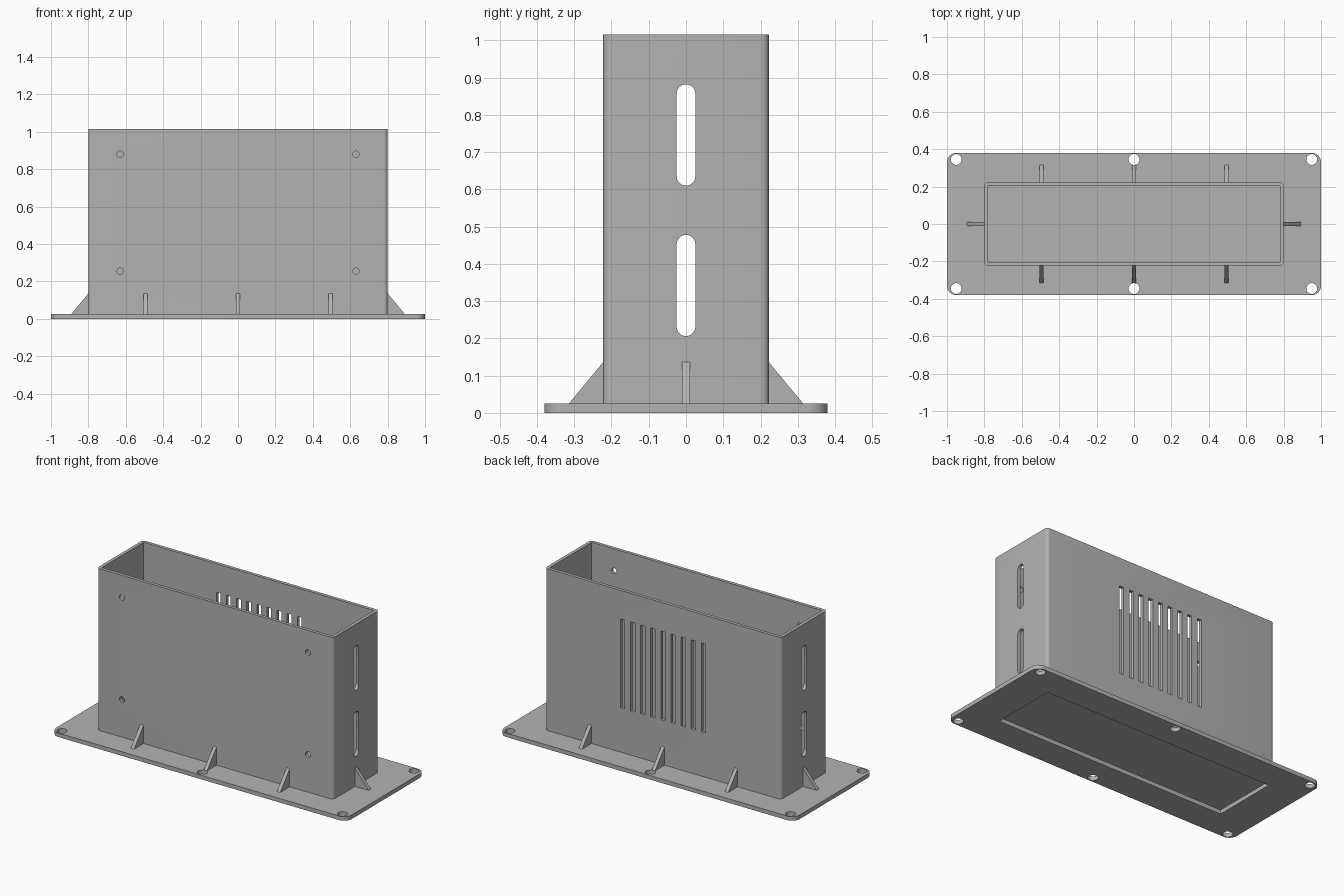
import bpy, bmesh
from math import cos, sin, pi
from mathutils import Vector

cube = bpy.data.objects.get("Cube")
if cube:
    bpy.data.objects.remove(cube, do_unlink=True)

grey = bpy.data.materials.new("matte grey")
grey.use_nodes = True
GREY = (0.45, 0.45, 0.45, 1)
grey.diffuse_color = GREY
grey.node_tree.nodes["Principled BSDF"].inputs["Base Color"].default_value = GREY

# Main dimensions
PLATE_X, PLATE_Y, PLATE_T = 1.0, 0.38, 0.025
BOX_X, BOX_Y, BOX_TOP = 0.8, 0.2225, 1.015
WALL = 0.02

# Axis mappings: outline (u, v) plus extrusion w
ALONG_Z = lambda u, v, w: Vector((u, v, w))
ALONG_Y = lambda u, v, w: Vector((u, w, v))
ALONG_X = lambda u, v, w: Vector((w, u, v))


def rounded(cu, cv, w, h, r, steps=8):
    """Rounded rectangle; also gives slots and circles."""
    if r == 0:
        return [(cu + a * w / 2, cv + b * h / 2)
                for a, b in ((1, 1), (-1, 1), (-1, -1), (1, -1))]
    pts = []
    for q, (a, b) in enumerate(((1, 1), (-1, 1), (-1, -1), (1, -1))):
        for i in range(steps + 1):
            t = (q + i / steps) * pi / 2
            pts.append((cu + a * (w / 2 - r) + r * cos(t),
                        cv + b * (h / 2 - r) + r * sin(t)))
    return pts


def prism(bm, outline, lo, hi, place):
    clean = []
    for p in outline:
        if not clean or (Vector(p) - Vector(clean[-1])).length > 1e-5:
            clean.append(p)
    if (Vector(clean[0]) - Vector(clean[-1])).length < 1e-5:
        clean.pop()
    low = [bm.verts.new(place(u, v, lo)) for u, v in clean]
    high = [bm.verts.new(place(u, v, hi)) for u, v in clean]
    bm.faces.new(low)
    bm.faces.new(high)
    for i in range(len(clean)):
        j = (i + 1) % len(clean)
        bm.faces.new((low[i], low[j], high[j], high[i]))


def build(name, prisms):
    bm = bmesh.new()
    for p in prisms:
        prism(bm, *p)
    bmesh.ops.recalc_face_normals(bm, faces=bm.faces)
    mesh = bpy.data.meshes.new(name)
    bm.to_mesh(mesh)
    bm.free()
    mesh.materials.append(grey)
    obj = bpy.data.objects.new(name, mesh)
    bpy.context.collection.objects.link(obj)
    return obj


def select(obj):
    bpy.ops.object.select_all(action='DESELECT')
    obj.select_set(True)
    bpy.context.view_layer.objects.active = obj


def cut(obj, prisms):
    cutter = build("cutter", prisms)
    cutter.hide_render = True
    select(obj)
    mod = obj.modifiers.new("cut", 'BOOLEAN')
    mod.operation = 'DIFFERENCE'
    mod.solver = 'EXACT'
    mod.object = cutter
    bpy.ops.object.modifier_apply(modifier=mod.name)
    bpy.data.objects.remove(cutter, do_unlink=True)


def smooth(obj):
    select(obj)
    bpy.ops.object.shade_smooth_by_angle(angle=pi / 6)


inner = rounded(0, 0, 2 * (BOX_X - WALL), 2 * (BOX_Y - WALL), 0)

# Base plate with screw holes and the recess under the box
plate = build("base_plate", [
    (rounded(0, 0, 2 * PLATE_X, 2 * PLATE_Y, 0.05), 0, PLATE_T, ALONG_Z)])
holes = [(rounded(x, y, 0.058, 0.058, 0.029), -0.1, 0.1, ALONG_Z)
         for x in (-0.95, 0, 0.95) for y in (-0.345, 0.345)]
cut(plate, holes + [(inner, -0.1, 0.1, ALONG_Z)])
smooth(plate)

# Open-topped box with a thin floor
box = build("box_shell", [
    (rounded(0, 0, 2 * BOX_X, 2 * BOX_Y, 0.02, 6), PLATE_T, BOX_TOP, ALONG_Z)])
cut(box, [(inner, PLATE_T + WALL, BOX_TOP + 0.1, ALONG_Z)])

# Long slots through both ends
cut(box, [(rounded(0, z, 0.05, 0.272, 0.025), -1, 1, ALONG_X)
          for z in (0.342, 0.746)])

# Mounting holes in the front, vent slots in the back
cut(box, [(rounded(x, z, 0.034, 0.034, 0.017), -0.3, -0.1, ALONG_Y)
          for x in (-0.63, 0.63) for z in (0.255, 0.88)])
cut(box, [(rounded(i * 0.0685, 0.5675, 0.029, 0.545, 0), 0.1, 0.3, ALONG_Y)
          for i in range(-4, 5)])
smooth(box)


# Triangular gussets around the foot of the box
def gusset(start, sign):
    return [(sign * (start - 0.01), PLATE_T), (sign * (start + 0.092), PLATE_T),
            (sign * start, 0.136), (sign * (start - 0.01), 0.136)]


for label, sign in (("front", -1), ("back", 1)):
    for i, x in enumerate((-0.495, 0, 0.495)):
        build(f"{label}_gusset_{i + 1}",
              [(gusset(BOX_Y, sign), x - 0.011, x + 0.011, ALONG_X)])
for label, sign in (("right", -1), ("left", 1)):
    build(f"{label}_gusset",
          [(gusset(BOX_X, sign), -0.011, 0.011, ALONG_Y)])
